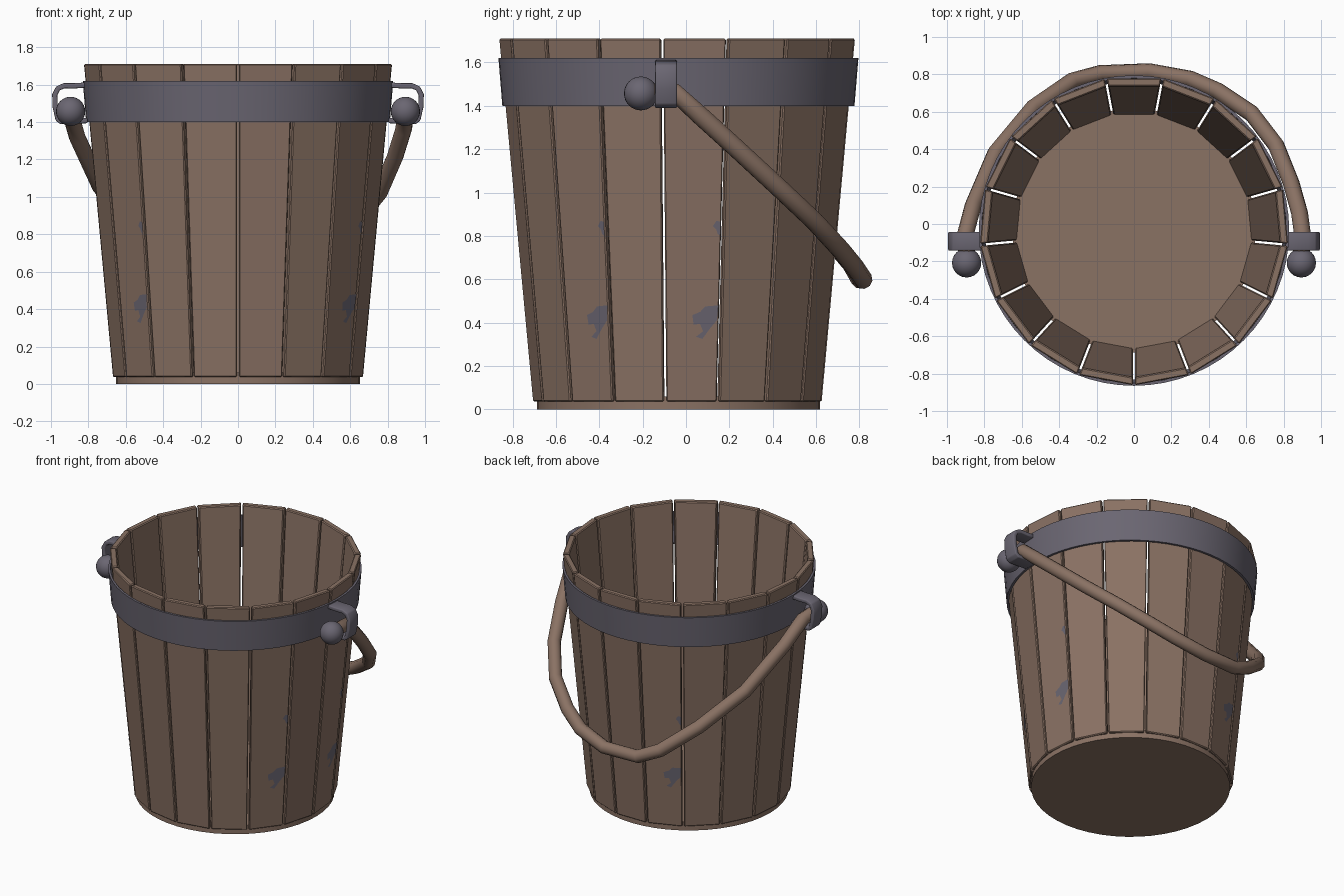
import bpy, bmesh, math
from mathutils import Vector

if "Cube" in bpy.data.objects:
    bpy.data.objects.remove(bpy.data.objects["Cube"], do_unlink=True)

CY = -0.035            # bucket axis
N = 17                 # staves
STEP = 2 * math.pi / N
Z0, Z1 = 0.036, 1.71   # stave bottom and top
R0, R1 = 0.672, 0.828  # corner radius there
GAP = 0.006


def material(name, color):
    m = bpy.data.materials.new(name)
    m.use_nodes = True
    m.diffuse_color = (*color, 1)
    m.node_tree.nodes["Principled BSDF"].inputs["Base Color"].default_value = (*color, 1)
    return m


WOOD = material("brown_wood", (0.255, 0.168, 0.127))
METAL = material("grey_metal", (0.145, 0.133, 0.168))


def finish(name, bm, mat, smooth=False):
    bmesh.ops.recalc_face_normals(bm, faces=bm.faces)
    me = bpy.data.meshes.new(name)
    bm.to_mesh(me)
    bm.free()
    me.materials.append(mat)
    ob = bpy.data.objects.new(name, me)
    bpy.context.collection.objects.link(ob)
    if smooth:
        bpy.ops.object.select_all(action="DESELECT")
        ob.select_set(True)
        bpy.context.view_layer.objects.active = ob
        bpy.ops.object.shade_smooth_by_angle(angle=math.radians(40))
    return ob


def bevel(ob, width, segments=1):
    mod = ob.modifiers.new("bevel", "BEVEL")
    mod.width, mod.segments = width, segments


def stave_point(i, z, side, depth=0.0, inset=GAP):
    """Point on stave i: side -1..1 across it, depth inward from its face."""
    a = (i + 0.5) * STEP
    normal = Vector((math.sin(a), -math.cos(a), 0))
    along = Vector((math.cos(a), math.sin(a), 0))
    r = R0 + (R1 - R0) * (z - Z0) / (Z1 - Z0)
    face = r * math.cos(STEP / 2) - depth
    half = face * math.tan(STEP / 2) - inset
    return Vector((0, CY, z)) + normal * face + along * half * side


# Tapered wall of flat staves with narrow gaps
for i in range(N):
    bm = bmesh.new()
    rings = [[bm.verts.new(stave_point(i, z, s, d))
              for s, d in ((-1, 0), (1, 0), (1, 0.042), (-1, 0.042))] for z in (Z0, Z1)]
    bm.faces.new(rings[0])
    bm.faces.new(rings[1])
    for k in range(4):
        j = (k + 1) % 4
        bm.faces.new((rings[0][k], rings[0][j], rings[1][j], rings[1][k]))
    bevel(finish(f"stave_{i + 1}", bm, WOOD), 0.006)

# Worn grey marks beside one edge of some staves
BIG = [(1, .48), (.5, .475), (.3, .45), (0, .435), (.05, .39), (.3, .395),
       (.42, .36), (.15, .335), (.4, .325), (.7, .375), (.95, .41)]
SMALL = [(1, .865), (.85, .87), (.72, .845), (.85, .83), (.9, .81), (1, .8)]
for i in (2, 4, 9, 14):
    for label, shape in (("large", BIG), ("small", SMALL)):
        bm = bmesh.new()
        bm.faces.new([bm.verts.new(stave_point(i, z, 0.96 * u, -0.002)) for u, z in shape])
        ob = finish(f"{label}_mark_{i + 1}", bm, METAL)
        n = ob.data.polygons[0].normal
        if n.dot(stave_point(i, 0.5, 0) - Vector((0, CY, 0.5))) < 0:
            ob.data.flip_normals()


def lathe(name, profile, mat, sides=64):
    """Spin a closed (radius, z) outline around the bucket axis."""
    bm = bmesh.new()
    rings = [[bm.verts.new((r * math.sin(k * 2 * math.pi / sides),
                            CY - r * math.cos(k * 2 * math.pi / sides), z))
              for k in range(sides)] for r, z in profile]
    for a, b in zip(rings, rings[1:] + rings[:1]):
        for k in range(sides):
            j = (k + 1) % sides
            bm.faces.new((a[k], a[j], b[j], b[k]))
    return finish(name, bm, mat, True)


# Hoop around the upper wall
lathe("hoop", [(0.812, 1.4), (0.83, 1.62), (0.815, 1.62), (0.796, 1.4)], METAL)

# Round floor showing a little below the staves
bm = bmesh.new()
bmesh.ops.create_cone(bm, cap_ends=True, segments=48, radius1=0.652, radius2=0.652, depth=0.06)
bmesh.ops.translate(bm, verts=bm.verts, vec=(0, CY, 0.03))
finish("floor", bm, WOOD, True)

# Handle loops and knobs on both sides
LOOP = [(.815, 1.598), (.87, 1.594), (.93, 1.594), (.963, 1.58), (.98, 1.545),
        (.977, 1.48), (.963, 1.415), (.945, 1.402), (.805, 1.408)]
for side, word in ((1, "left"), (-1, "right")):
    bm = bmesh.new()
    rows = [[bm.verts.new((side * x, y, z)) for x, z in LOOP] for y in (-0.142, -0.042)]
    for k in range(len(LOOP) - 1):
        bm.faces.new((rows[0][k], rows[0][k + 1], rows[1][k + 1], rows[1][k]))
    ob = finish(f"{word}_handle_loop", bm, METAL, True)
    solid = ob.modifiers.new("thickness", "SOLIDIFY")
    solid.thickness, solid.offset = 0.028, 0
    bevel(ob, 0.007, 2)

    bm = bmesh.new()
    bmesh.ops.create_uvsphere(bm, u_segments=24, v_segments=16, radius=0.078)
    bmesh.ops.translate(bm, verts=bm.verts, vec=(side * 0.895, -0.208, 1.457))
    finish(f"{word}_knob", bm, METAL, True)

# Slightly crooked round handle hanging behind the bucket
PATH = [(.893, -.2, 1.46), (.9, -.05, 1.46), (.885, .06, 1.36), (.84, .22, 1.215),
        (.76, .42, 1.03), (.63, .59, .87), (.45, .71, .74), (.3, .775, .66),
        (.08, .815, .6), (-.18, .805, .6), (-.33, .765, .67), (-.54, .62, .84),
        (-.74, .38, 1.06), (-.86, .1, 1.32), (-.9, -.05, 1.46), (-.893, -.2, 1.46)]
curve = bpy.data.curves.new("handle", "CURVE")
curve.dimensions = "3D"
curve.bevel_depth = 0.045
curve.bevel_resolution = 3
curve.use_fill_caps = True
line = curve.splines.new("POLY")
line.points.add(len(PATH) - 1)
for point, co in zip(line.points, PATH):
    point.co = (*co, 1)
line.use_smooth = True
curve.materials.append(WOOD)
bpy.context.collection.objects.link(bpy.data.objects.new("handle", curve))
